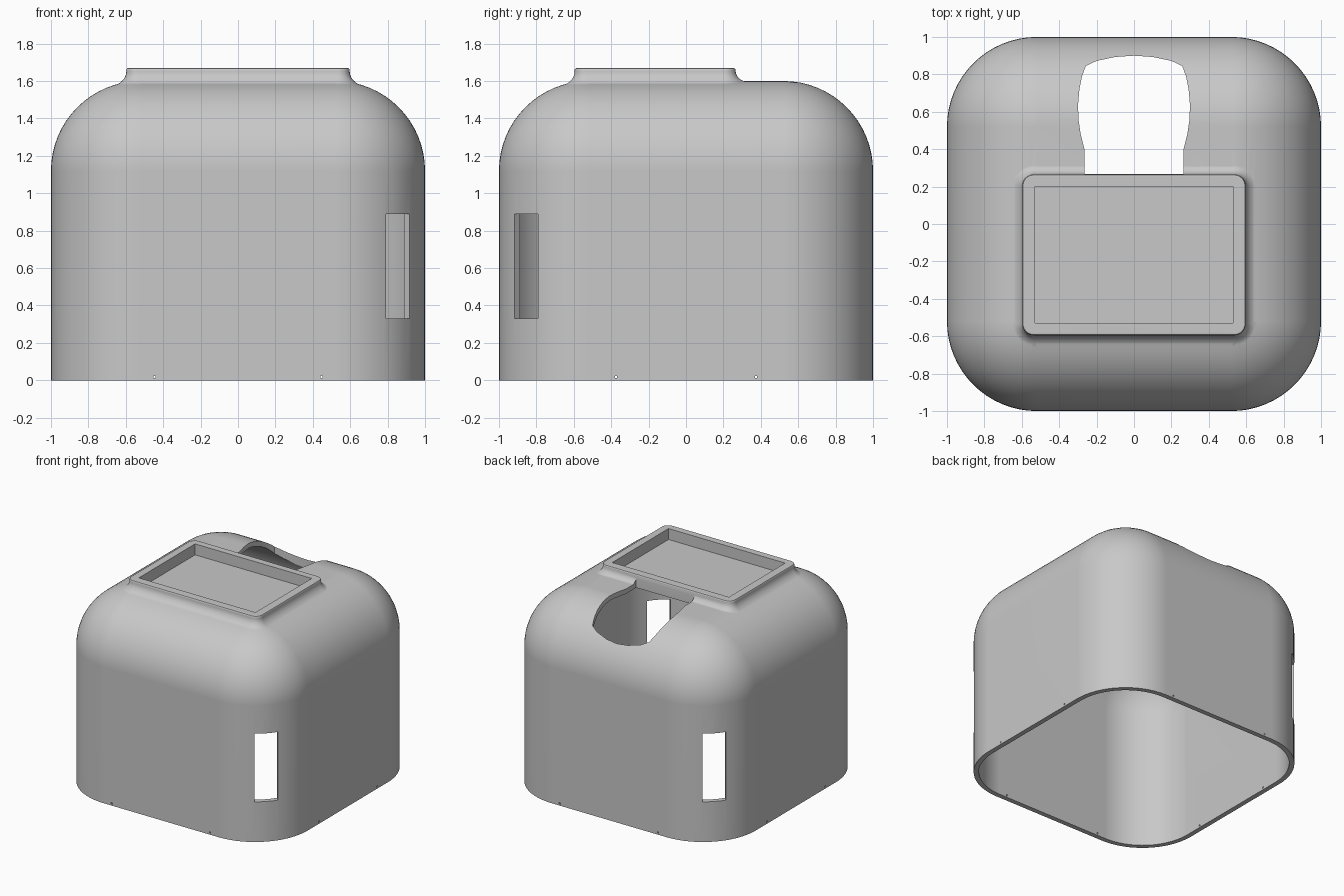
import bpy, bmesh, math
from mathutils import Matrix, Vector

if "Cube" in bpy.data.objects:
    bpy.data.objects.remove(bpy.data.objects["Cube"], do_unlink=True)

SHOULDER, RADIUS, WALL = 1.12, 0.48, 0.04
CORE = 1 - RADIUS          # half width of the flat top
STEPS = 16


def finish(name, bm):
    bmesh.ops.remove_doubles(bm, verts=bm.verts, dist=1e-5)
    bmesh.ops.recalc_face_normals(bm, faces=bm.faces)
    mesh = bpy.data.meshes.new(name)
    bm.to_mesh(mesh)
    bm.free()
    obj = bpy.data.objects.new(name, mesh)
    bpy.context.collection.objects.link(obj)
    return obj


def rounded_rect(hx, hy, r, cy=0):
    """Points round a rectangle with rounded corners."""
    pts = []
    for k, (sx, sy) in enumerate([(1, 1), (-1, 1), (-1, -1), (1, -1)]):
        for i in range(STEPS + 1):
            a = math.pi / 2 * (k + i / STEPS)
            pts.append((sx * (hx - r) + r * math.cos(a),
                        cy + sy * (hy - r) + r * math.sin(a)))
    return pts


def loft(name, rings):
    """Skin closed rings of 3D points and cap both ends."""
    bm = bmesh.new()
    loops = [[bm.verts.new(p) for p in ring] for ring in rings]
    for lo, hi in zip(loops, loops[1:]):
        for i in range(len(lo)):
            j = (i + 1) % len(lo)
            bm.faces.new((lo[i], lo[j], hi[j], hi[i]))
    bm.faces.new(loops[0][::-1])
    bm.faces.new(loops[-1])
    return finish(name, bm)


def flat(pts, z):
    return [(x, y, z) for x, y in pts]


def dome(name, inset, bottom):
    """Rounded box whose upper edges and corners are fully rounded."""
    r = RADIUS - inset
    rings = [flat(rounded_rect(1 - inset, 1 - inset, r), bottom)]
    for i in range(STEPS + 1):
        a = math.pi / 2 * i / STEPS
        c = max(r * math.cos(a), 0)
        rings.append(flat(rounded_rect(CORE + c, CORE + c, c), SHOULDER + r * math.sin(a)))
    return loft(name, rings)


def surface(x, y):
    dx, dy = max(abs(x) - CORE, 0), max(abs(y) - CORE, 0)
    return SHOULDER + math.sqrt(max(RADIUS ** 2 - dx * dx - dy * dy, 0))


def box(name, size, matrix):
    bm = bmesh.new()
    bmesh.ops.create_cube(bm, size=1)
    bmesh.ops.scale(bm, vec=Vector(size), verts=bm.verts)
    bmesh.ops.transform(bm, matrix=matrix, verts=bm.verts)
    return finish(name, bm)


def boolean(target, other, operation):
    mod = target.modifiers.new("cut", 'BOOLEAN')
    mod.operation, mod.solver, mod.object = operation, 'EXACT', other
    bpy.context.view_layer.objects.active = target
    bpy.ops.object.modifier_apply(modifier=mod.name)
    bpy.data.objects.remove(other, do_unlink=True)


# Outer shell
shell = dome("housing_shell", 0, 0)

# Raised frame with a concave fillet flowing into the dome
HX, HY, CY, FILLET = 0.597, 0.43, -0.165, 0.06


def frame_outline(offset):
    return rounded_rect(HX + offset, HY + offset, 0.06 + offset, CY)


rings = [flat(frame_outline(FILLET), 1.45)]
for i in range(9):
    a = math.pi / 2 * i / 8
    rise = FILLET * (1 - math.cos(a)) - 0.002
    rings.append([(x, y, surface(x, y) + rise)
                  for x, y in frame_outline(FILLET * (1 - math.sin(a)))])
for offset, z in ((0, 1.66), (-0.004, 1.667), (-0.012, 1.67)):
    rings.append(flat(frame_outline(offset), z))
boolean(shell, loft("frame", rings), 'UNION')

# Hollow interior, open underneath
boolean(shell, dome("cavity", WALL, -0.2), 'DIFFERENCE')

# Rectangular recess in the frame
boolean(shell, box("recess", (1.06, 0.73, 0.3),
                   Matrix.Translation((0, CY, 1.73))), 'DIFFERENCE')

# Large opening behind the frame
half = [(0.265, 0.268), (0.265, 0.4), (0.285, 0.48), (0.297, 0.56), (0.299, 0.64),
        (0.292, 0.72), (0.278, 0.79), (0.258, 0.845), (0.2, 0.872), (0.1, 0.893)]
outline = half + [(0, 0.9)] + [(-x, y) for x, y in reversed(half)]
boolean(shell, loft("opening", [flat(outline, 1.0), flat(outline, 1.9)]), 'DIFFERENCE')

# Tall slots through two opposite corners
for side in (1, -1):
    place = Matrix.Translation((side * 0.84, -side * 0.84, 0.61)) @ Matrix.Rotation(-math.pi / 4, 4, 'Z')
    boolean(shell, box("slot", (0.4, 0.177, 0.56), place), 'DIFFERENCE')

# Pin holes along the lower edge
for side in (1, -1):
    boolean(shell, box("pin", (0.01, 2.4, 0.012),
                       Matrix.Translation((side * 0.447, 0, 0.018))), 'DIFFERENCE')
    boolean(shell, box("pin", (2.4, 0.01, 0.012),
                       Matrix.Translation((0, side * 0.375, 0.018))), 'DIFFERENCE')

# Grey plastic
grey = bpy.data.materials.new("grey_plastic")
grey.use_nodes = True
colour = (0.58, 0.58, 0.58, 1)
grey.diffuse_color = colour
grey.node_tree.nodes["Principled BSDF"].inputs["Base Color"].default_value = colour
shell.data.materials.clear()
shell.data.materials.append(grey)
for poly in shell.data.polygons:
    poly.material_index = 0

# Smooth curves, crisp edges, flat walls
bpy.ops.object.select_all(action='DESELECT')
shell.select_set(True)
bpy.context.view_layer.objects.active = shell
bpy.ops.object.shade_smooth_by_angle(angle=math.radians(30))
weighted = shell.modifiers.new("weighted_normals", 'WEIGHTED_NORMAL')
weighted.keep_sharp = True
